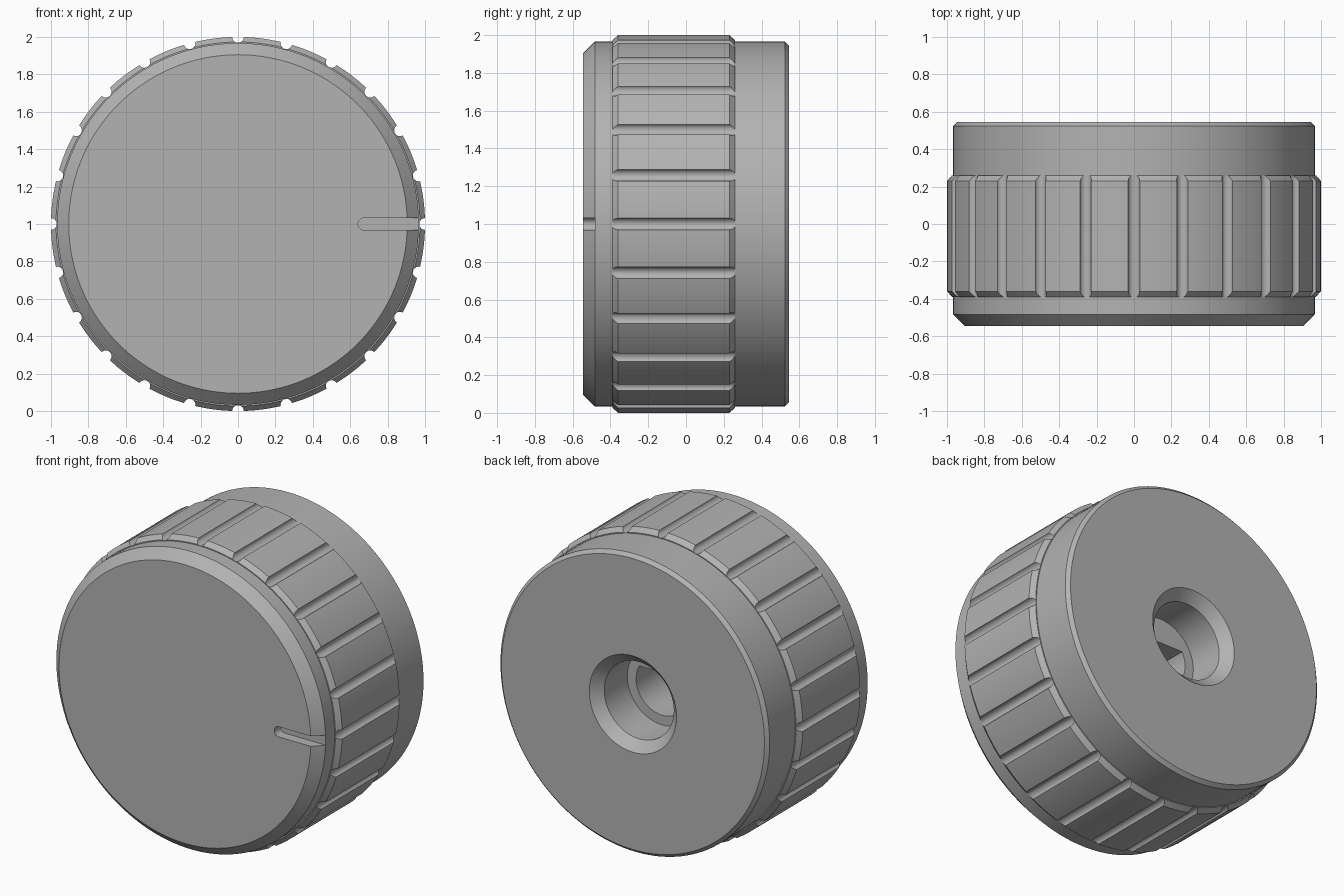
import bpy, bmesh
from math import pi, sin, cos, acos, radians
from mathutils import Matrix, Vector

if "Cube" in bpy.data.objects:
    bpy.data.objects.remove(bpy.data.objects["Cube"])

AXIS_Z = 1.0
SEGMENTS = 144

grey = bpy.data.materials.new("plain grey")
grey.use_nodes = True
colour = (0.45, 0.45, 0.45, 1)
grey.diffuse_color = colour
bsdf = next(n for n in grey.node_tree.nodes if n.type == "BSDF_PRINCIPLED")
bsdf.inputs["Base Color"].default_value = colour


def finish(bm, name):
    """Turn a bmesh into an object centred on the knob axis."""
    bmesh.ops.recalc_face_normals(bm, faces=bm.faces)
    mesh = bpy.data.meshes.new(name)
    bm.to_mesh(mesh)
    bm.free()
    mesh.materials.append(grey)
    obj = bpy.data.objects.new(name, mesh)
    obj.location.z = AXIS_Z
    bpy.context.collection.objects.link(obj)
    return obj


def lathe(name, profile):
    """Spin (radius, y) points around the y axis."""
    bm = bmesh.new()
    verts = [bm.verts.new((r, y, 0)) for r, y in profile]
    edges = [bm.edges.new(pair) for pair in zip(verts, verts[1:])]
    bmesh.ops.spin(bm, geom=verts + edges, cent=(0, 0, 0), axis=(0, 1, 0),
                   angle=2 * pi, steps=SEGMENTS, use_duplicate=False)
    bmesh.ops.remove_doubles(bm, verts=bm.verts, dist=1e-5)
    return finish(bm, name)


def prism(bm, outline, y0, y1):
    """Extrude an (x, z) outline along y."""
    face = bm.faces.new([bm.verts.new((x, y0, z)) for x, z in outline])
    new = bmesh.ops.extrude_face_region(bm, geom=[face])["geom"]
    moved = [v for v in new if isinstance(v, bmesh.types.BMVert)]
    bmesh.ops.translate(bm, verts=moved, vec=(0, y1 - y0, 0))


def arc(cx, cz, r, start, end, steps):
    angles = [start + (end - start) * i / steps for i in range(steps + 1)]
    return [(cx + r * cos(a), cz + r * sin(a)) for a in angles]


def cut(target, cutter):
    cutter.hide_render = True
    mod = target.modifiers.new("cut", "BOOLEAN")
    mod.operation = "DIFFERENCE"
    mod.solver = "EXACT"
    mod.object = cutter
    bpy.context.view_layer.objects.active = target
    bpy.ops.object.modifier_apply(modifier=mod.name)
    bpy.data.objects.remove(cutter)


# Knob body: chamfered front, raised grip band, back rim and countersunk bore
knob = lathe("knob_body", [
    (0, -0.545), (0.905, -0.545), (0.967, -0.483), (0.967, -0.39),
    (0.973, -0.39), (1.0, -0.36), (1.0, 0.23), (0.973, 0.26), (0.967, 0.26),
    (0.967, 0.523), (0.945, 0.545), (0.313, 0.545), (0.25, 0.482),
    (0.25, 0.245), (0, 0.245)])

# Finger grooves around the grip band
bm = bmesh.new()
for i in range(24):
    a = i * pi / 12
    outline = arc(cos(a), sin(a), 0.031, a, a + 2 * pi, 20)[:-1]
    prism(bm, outline, -0.45, 0.32)
cut(knob, finish(bm, "groove_cutter"))

# Pointer slot with a rounded inner end
bm = bmesh.new()
slot = arc(0.675, 0, 0.033, pi / 2, 3 * pi / 2, 16) + [(1.1, -0.033), (1.1, 0.033)]
prism(bm, slot, -0.7, -0.481)
cut(knob, finish(bm, "slot_cutter"))

# D-shaped shaft hole, flat side up
bm = bmesh.new()
half = acos(0.09 / 0.187)
prism(bm, arc(0, 0, 0.187, pi / 2 + half, 5 * pi / 2 - half, 64), -0.2, 0.4)
cut(knob, finish(bm, "shaft_cutter"))

# Smooth shading with crisp edges
bpy.ops.object.select_all(action="DESELECT")
knob.select_set(True)
bpy.context.view_layer.objects.active = knob
bpy.ops.object.shade_smooth_by_angle(angle=radians(22))
